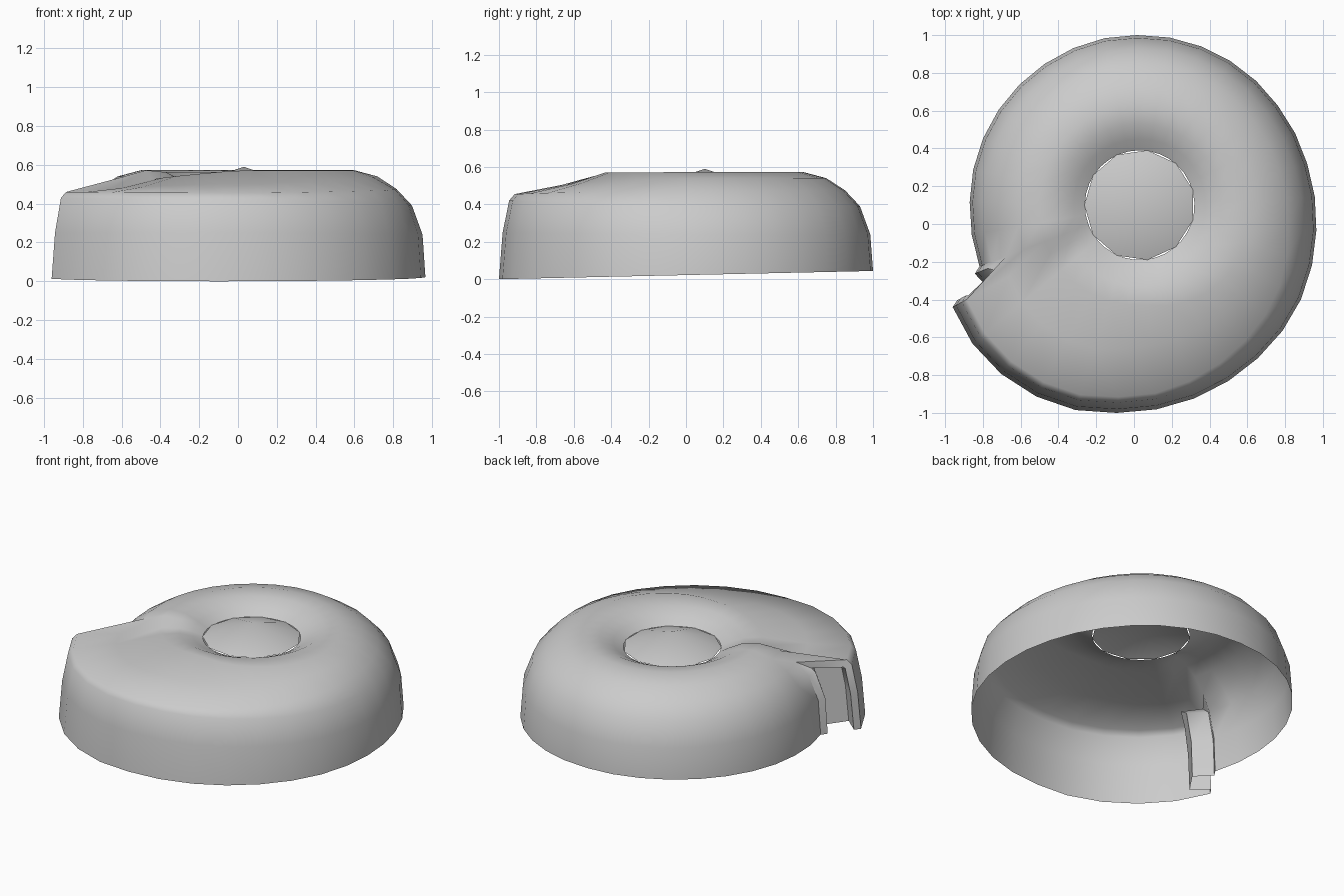
import bpy, bmesh, math
from mathutils import Vector

if "Cube" in bpy.data.objects:
    bpy.data.objects.remove(bpy.data.objects["Cube"])

CX, CY = 0.03, 0.10          # spiral centre
START, END, N = 201.0, -151.4, 32

# Outline of the spiral, clockwise from behind the outlet
OUTLINE = [(-0.82, -0.22), (-0.86, -0.05), (-0.87, 0.10), (-0.855, 0.27), (-0.72, 0.60),
           (-0.47, 0.85), (-0.15, 0.985), (0.03, 1.0), (0.20, 0.985), (0.53, 0.85),
           (0.78, 0.60), (0.93, 0.27), (0.96, -0.10), (0.93, -0.27), (0.86, -0.45),
           (0.61, -0.75), (0.21, -0.96), (-0.10, -1.0), (-0.31, -0.985), (-0.62, -0.86),
           (-0.88, -0.60), (-0.96, -0.44)]
# Cross-sections (radius, height): back half, front, and at the outlet
BACK = lambda R: [(R, 0), (R - .015, .24), (R - .07, .39), (R - .15, .475), (R - .25, .54),
                  (R - .37, .572), (.43, .562), (.35, .525), (.29, .49)]
FRONT = lambda R: [(R, 0), (R - .02, .25), (R - .055, .42), (R - .085, .455), (R - .34, .505),
                   (.53, .57), (.43, .555), (.35, .52), (.29, .49)]
OUTLET = lambda R: [(R, 0), (R - .02, .25), (R - .055, .43), (R - .085, .46), (R - .34, .475),
                    (.54, .525), (.43, .53), (.35, .51), (.29, .49)]


def polar(p):
    x, y = p[0] - CX, p[1] - CY
    return math.hypot(x, y), math.degrees(math.atan2(y, x))


# unwrap outline angles so they fall steadily
TABLE = []
for p in OUTLINE:
    r, a = polar(p)
    if not TABLE and a < 0:
        a += 360
    while TABLE and a > TABLE[-1][0] + 1:
        a -= 360
    while TABLE and a < TABLE[-1][0] - 180:
        a += 360
    TABLE.append((a, r))


def radius(a):
    for (a0, r0), (a1, r1) in zip(TABLE, TABLE[1:]):
        if a0 >= a >= a1:
            return r0 + (r1 - r0) * (a0 - a) / (a0 - a1)
    return TABLE[0][1] if a > TABLE[0][0] else TABLE[-1][1]


def mix(A, B, t):
    return [(a[0] + (b[0] - a[0]) * t, a[1] + (b[1] - a[1]) * t) for a, b in zip(A, B)]


def section(a):
    R = radius(a)
    f = min(1, max(0, (-a - 10) / 75))
    o = min(1, max(0, (-a - 95) / 56))
    pts = mix(mix(BACK(R), FRONT(R), f), OUTLET(R), o)
    c, s = math.cos(math.radians(a)), math.sin(math.radians(a))
    out = []
    for r, z in pts:
        y = CY + r * s
        out.append((CX + r * c, y, z if z else max(0, .022 + .022 * y)))
    return out


def finish(bm, name, angle):
    me = bpy.data.meshes.new(name)
    bm.to_mesh(me)
    bm.free()
    ob = bpy.data.objects.new(name, me)
    bpy.context.collection.objects.link(ob)
    bpy.ops.object.select_all(action='DESELECT')
    ob.select_set(True)
    bpy.context.view_layer.objects.active = ob
    bpy.ops.object.shade_smooth_by_angle(angle=math.radians(angle))
    return ob


# Spiral housing, open underneath
bm = bmesh.new()
rings = [[bm.verts.new(p) for p in section(START + (END - START) * i / N)] for i in range(N + 1)]
for A, B in zip(rings, rings[1:]):
    for j in range(len(A) - 1):
        bm.faces.new((A[j], A[j + 1], B[j + 1], B[j]))

# Step between the last and first section, with the outlet face as one panel
E, S = rings[-1], rings[0]
for j in range(3, len(E) - 1):
    bm.faces.new((E[j], E[j + 1], S[j + 1], S[j]))
outlet = bm.faces.new((E[0], E[1], E[2], E[3], S[3], S[2], S[1], S[0]))
bm.normal_update()

# Recessed opening in the outlet face
bmesh.ops.inset_region(bm, faces=[outlet], thickness=0.045, use_even_offset=True)
bmesh.ops.inset_region(bm, faces=[outlet], thickness=0.006, use_even_offset=True)
bmesh.ops.translate(bm, verts=list(outlet.verts), vec=Vector((0.72, -0.69, 0)) * 0.13)
bmesh.ops.recalc_face_normals(bm, faces=bm.faces[:])
finish(bm, "spiral_housing", 42)

# Shallow cone in the middle of the dimple
bm = bmesh.new()
rim = [bm.verts.new((CX + .293 * math.cos(k * math.tau / 11 + math.pi),
                     CY + .293 * math.sin(k * math.tau / 11 + math.pi), .492)) for k in range(11)]
tip = bm.verts.new((CX, CY, .59))
for k in range(11):
    bm.faces.new((rim[k], rim[(k + 1) % 11], tip))
finish(bm, "hub_cone", 50)
